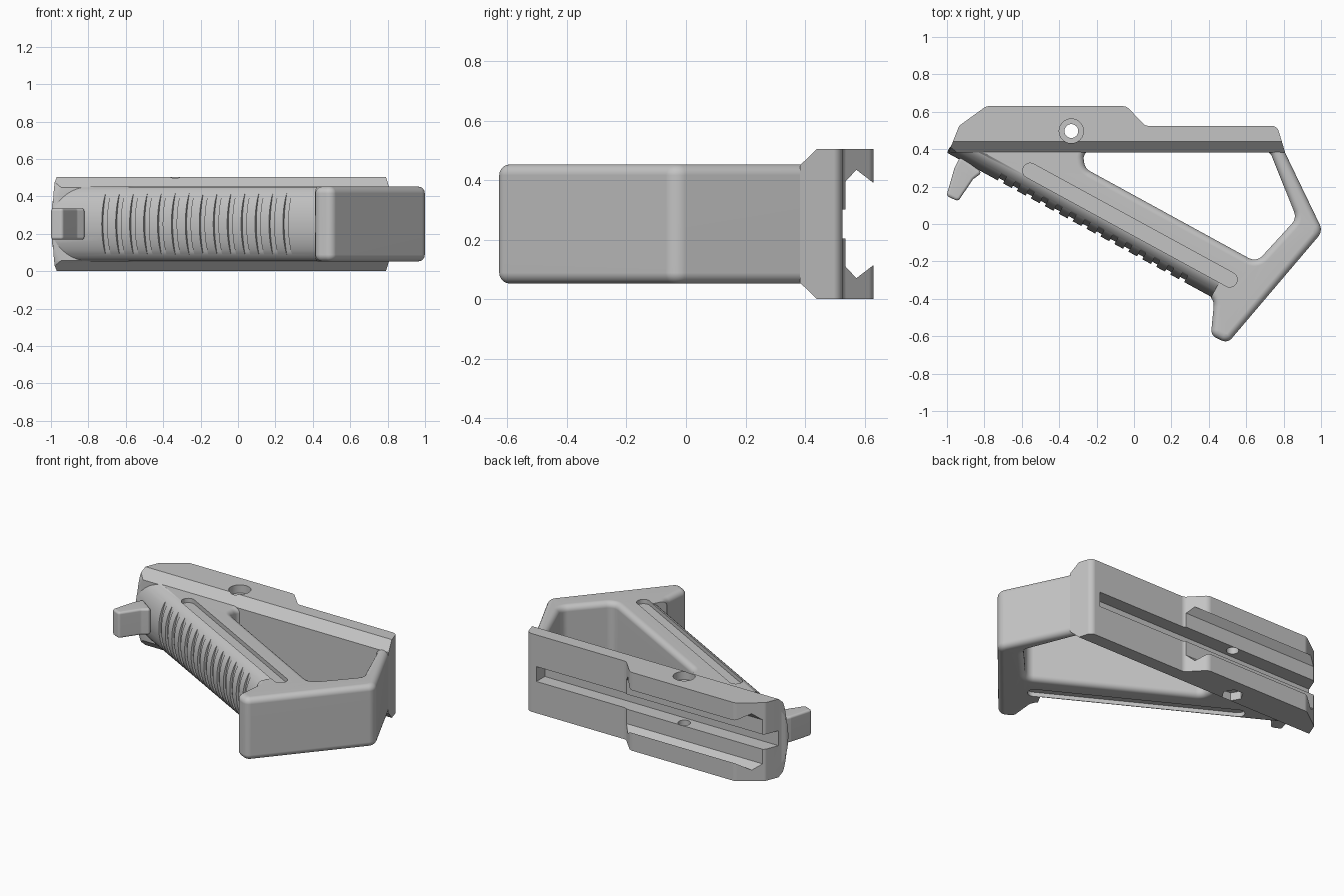
import bpy, bmesh, math
from mathutils import Vector

old = bpy.data.objects.get("Cube")
if old:
    bpy.data.objects.remove(old, do_unlink=True)

CZ = 0.2525                      # middle height of the model
X, Y, Z = Vector((1, 0, 0)), Vector((0, 1, 0)), Vector((0, 0, 1))
ALONG = Vector((0.878, -0.479, 0)).normalized()   # grip direction
INWARD = Vector((-ALONG.y, ALONG.x, 0))           # into the grip
HEEL = Vector((0.43, -0.40, CZ))                  # grip meets foot

grey = bpy.data.materials.new("matte_grey")
grey.use_nodes = True
colour = (0.55, 0.55, 0.55, 1)
grey.diffuse_color = colour
bsdf = next(n for n in grey.node_tree.nodes if n.type == 'BSDF_PRINCIPLED')
bsdf.inputs["Base Color"].default_value = colour
bsdf.inputs["Roughness"].default_value = 0.6


def rounded(points, segs=7):
    """Fillet each (x, y, radius) corner of a closed outline."""
    out = []
    for i, (x, y, r) in enumerate(points):
        p = Vector((x, y))
        a = Vector(points[i - 1][:2]) - p
        b = Vector(points[(i + 1) % len(points)][:2]) - p
        if r == 0:
            out.append(p)
            continue
        half = a.angle(b) / 2
        reach = min(r / math.tan(half), 0.49 * a.length, 0.49 * b.length)
        r = reach * math.tan(half)
        a.normalize()
        b.normalize()
        centre = p + (a + b).normalized() * (r / math.sin(half))
        s, e = p + a * reach - centre, p + b * reach - centre
        sweep = s.angle_signed(e)
        for k in range(segs + 1):
            t = -sweep * k / segs
            out.append(centre + Vector((s.x * math.cos(t) - s.y * math.sin(t),
                                        s.x * math.sin(t) + s.y * math.cos(t))))
    return out


def inset(pts, d):
    """Move an anticlockwise outline towards its left side by d."""
    out = []
    for i, p in enumerate(pts):
        a = (p - pts[i - 1]).normalized()
        b = (pts[(i + 1) % len(pts)] - p).normalized()
        m = (Vector((-a.y, a.x)) + Vector((-b.y, b.x))).normalized()
        out.append(p + m * (d / m.dot(Vector((-a.y, a.x)))))
    return out


def new_object(name, bm):
    bmesh.ops.recalc_face_normals(bm, faces=bm.faces)
    mesh = bpy.data.meshes.new(name)
    bm.to_mesh(mesh)
    bm.free()
    mesh.materials.append(grey)
    ob = bpy.data.objects.new(name, mesh)
    bpy.context.collection.objects.link(ob)
    return ob


def slab(name, loops, half, radius, steps=5):
    """Plate with rounded rims; loops hold (anticlockwise outline, +1 outer / -1 hole)."""
    levels = []
    for side in (-1, 1):
        for k in range(steps + 1):
            a = math.pi / 2 * (k / steps if side > 0 else k / steps - 1)
            levels.append((radius * (1 - math.cos(a)),
                           side * (half - radius) + radius * math.sin(a)))
    bm = bmesh.new()
    caps = ([], [])
    for pts, sign in loops:
        n = len(pts)
        rings = [[bm.verts.new((p.x, p.y, CZ + h)) for p in inset(pts, sign * d)]
                 for d, h in levels]
        for low, high in zip(rings, rings[1:]):
            for i in range(n):
                bm.faces.new((low[i - 1], low[i], high[i], high[i - 1]))
        for cap, ring in zip(caps, (rings[0], rings[-1])):
            cap += [bm.edges.get((ring[i - 1], ring[i])) for i in range(n)]
    for cap in caps:
        bmesh.ops.triangle_fill(bm, edges=cap, use_beauty=True, normal=Z)
    return new_object(name, bm)


def prism(name, parts):
    """Extrude outlines; each part is (points, origin, u, v, direction, start, end)."""
    bm = bmesh.new()
    for pts, o, u, v, w, start, end in parts:
        rings = [[bm.verts.new(o + u * p[0] + v * p[1] + w * h) for p in pts]
                 for h in (start, end)]
        bm.faces.new(rings[0])
        bm.faces.new(rings[1])
        for i in range(len(pts)):
            bm.faces.new((rings[0][i - 1], rings[0][i], rings[1][i], rings[1][i - 1]))
    return new_object(name, bm)


def plan(name, pts, half):
    return prism(name, [(pts, Z * CZ, X, Y, Z, -half, half)])


def boolean(ob, cutter, op='DIFFERENCE'):
    """Combine at once, trying the second solver if the first loses the part."""
    cutter.hide_render = True
    m = ob.modifiers.new("combine", 'BOOLEAN')
    m.operation, m.object = op, cutter
    for solver in ('EXACT', 'MANIFOLD'):
        m.solver = solver
        bpy.context.view_layer.update()
        dg = bpy.context.evaluated_depsgraph_get()
        mesh = bpy.data.meshes.new_from_object(ob.evaluated_get(dg))
        if len(mesh.polygons) > 0.5 * len(ob.data.polygons):
            ob.data = mesh
            break
    ob.modifiers.clear()
    bpy.data.objects.remove(cutter, do_unlink=True)


def front_cutter(deep, wide, lift):
    """Everything outside an elliptical front running along the grip."""
    arc = [(deep * (1 - math.cos(a)) + lift, wide * math.sin(a))
           for a in (math.pi * (k / 28 - 0.5) for k in range(29))]
    corner = [(deep, 0.27), (-0.06, 0.27), (-0.06, -0.27), (deep, -0.27)]
    return prism("front_cutter", [
        (arc + corner, HEEL, INWARD, Z, ALONG, -1.9, -0.02)])


def circle(x, y, r, n):
    return [(x + r * math.cos(math.tau * k / n), y + r * math.sin(math.tau * k / n))
            for k in range(n)]


# Grip frame: angled grip, foot and rear strut around a large opening
outline = rounded([
    (-0.965, 0.435, 0.04), (-1.013, 0.372, 0.04), (0.43, -0.40, 0.06),
    (0.411, -0.595, 0.045), (0.50, -0.638, 0.045), (1.01, -0.038, 0.06),
    (0.782, 0.435, 0.04)])
opening = rounded([
    (-0.275, 0.392, 0.04), (-0.262, 0.297, 0.06), (0.655, -0.205, 0.06),
    (0.87, 0.03, 0.06), (0.725, 0.392, 0.05)])
frame = slab("grip_frame", [(outline, 1), (opening, -1)], 0.2, 0.036)

# Rounded front of the grip
DEEP, WIDE = 0.105, 0.201
boolean(frame, front_cutter(DEEP, WIDE, 0.001))

# Finger grooves following the rounded front
REACH = 0.168
groove = []
for k in range(17):
    z = REACH * (k / 8 - 1)
    surface = DEEP * (1 - math.sqrt(1 - (z / WIDE) ** 2))
    groove.append((surface + 0.015 * (1 - (z / REACH) ** 4), z))
groove += [(-0.05, REACH), (-0.05, -REACH)]
slots = []
for i in range(14):
    s = (-0.715 + 0.0745 * i - HEEL.x) / ALONG.x
    slots.append((groove, HEEL, INWARD, Z, ALONG, s - 0.016, s + 0.016))
boolean(frame, prism("groove_cutter", slots))

# Long recess on both flanks
pill = rounded([(-0.04, -0.04, 0.04), (1.255, -0.04, 0.04),
                (1.255, 0.04, 0.04), (-0.04, 0.04, 0.04)])
start = Vector((-0.555, 0.285, CZ))
boolean(frame, prism("recess_cutter", [
    (pill, start, ALONG, INWARD, Z * side, 0.172, 0.3) for side in (1, -1)]))

# Rail mount: clamp section limited by its side outline, rounded at the nose
half_section = [(0.382, 0.196), (0.44, 0.2525), (0.64, 0.2525), (0.64, 0.13),
                (0.572, 0.182), (0.535, 0.142)]
section = half_section + [(y, -z) for y, z in reversed(half_section)]
mount = prism("rail_mount", [(section, Z * CZ, Y, Z, X, -1.1, 0.9)])
boolean(mount, plan("mount_outline", rounded([
    (-0.996, 0.37, 0), (-0.935, 0.525, 0.03), (-0.79, 0.63, 0.05),
    (-0.04, 0.63, 0.05), (0.06, 0.525, 0.04), (0.765, 0.525, 0.04),
    (0.812, 0.37, 0)]), 0.5), 'INTERSECT')
boolean(mount, front_cutter(0.06, 0.256, 0.006))

# Centre slot, cross bolt hole, round counterbore and hexagonal nut pocket
BOLT = (-0.335, 0.497)
box = [(0.44, -0.048), (0.7, -0.048), (0.7, 0.048), (0.44, 0.048)]
boolean(mount, prism("slot_cutter", [(box, Z * CZ, Y, Z, X, -1.1, 0.70)]))
boolean(mount, plan("bolt_cutter", circle(*BOLT, 0.037, 32), 0.5))
boolean(mount, prism("pocket_cutter", [
    (circle(*BOLT, 0.065, 40), Z * CZ, X, Y, Z, 0.2, 0.4),
    (circle(*BOLT, 0.065, 6), Z * CZ, X, Y, Z, -0.4, -0.2)]))

# Finger stop at the forward end
stop = slab("finger_stop", [(rounded([
    (-0.93, 0.36, 0.016), (-0.96, 0.30, 0.02), (-1.003, 0.15, 0.018),
    (-0.94, 0.122, 0.018), (-0.86, 0.24, 0.03), (-0.81, 0.275, 0.016)]), 1)],
    0.084, 0.014, 3)

# One solid body, smooth with crisp edges
boolean(frame, mount, 'UNION')
boolean(frame, stop, 'UNION')
frame.name = "angled_foregrip"
bpy.ops.object.select_all(action='DESELECT')
bpy.context.view_layer.objects.active = frame
frame.select_set(True)
bpy.ops.object.shade_smooth_by_angle(angle=math.radians(32))
frame.modifiers.new("even_normals", 'WEIGHTED_NORMAL').keep_sharp = True
